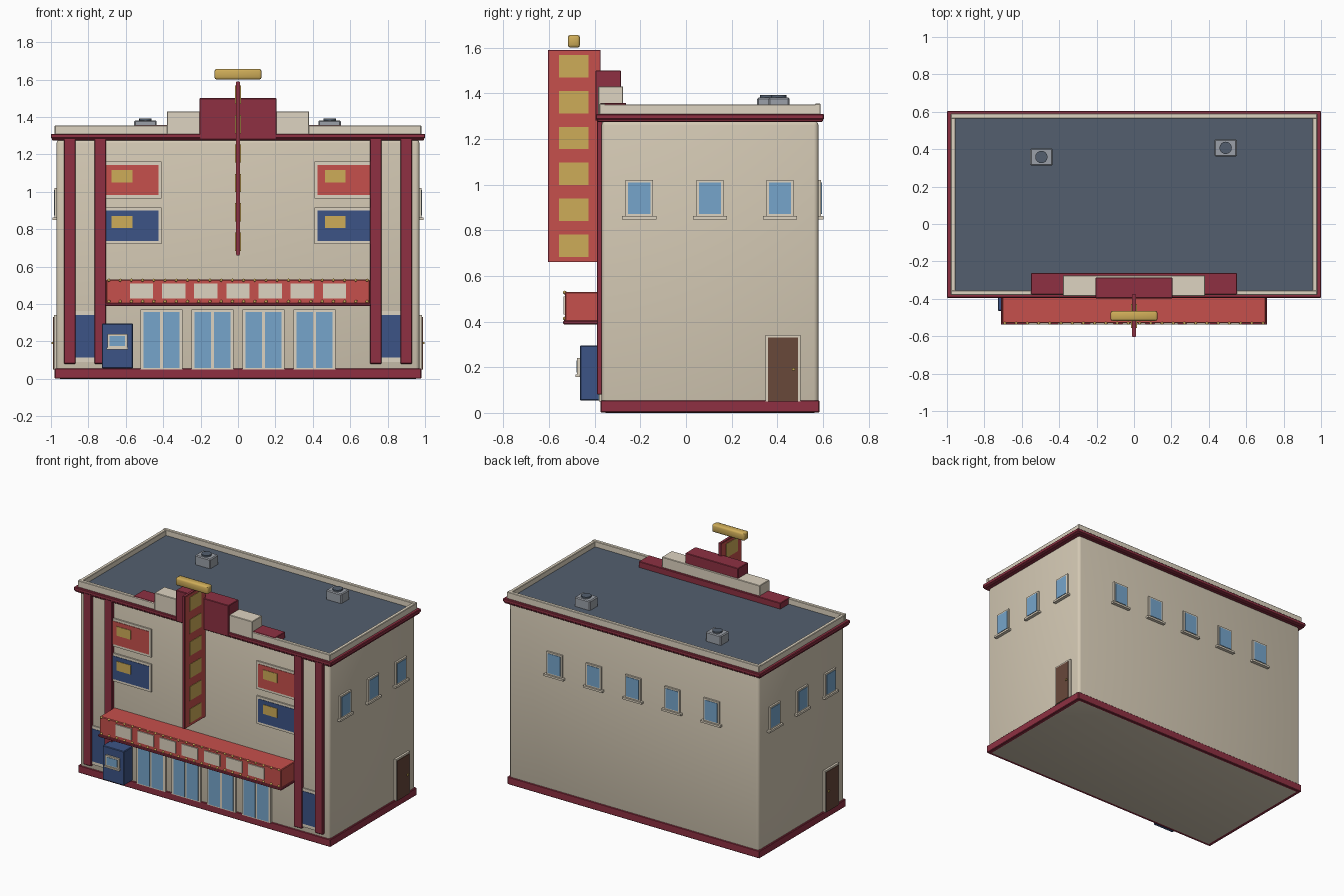
import bpy, bmesh
from mathutils import Matrix, Vector

if "Cube" in bpy.data.objects:
    bpy.data.objects.remove(bpy.data.objects["Cube"])


def srgb(r, g, b):
    f = lambda c: c / 12.92 if c <= 0.04045 else ((c + 0.055) / 1.055) ** 2.4
    return (f(r / 255), f(g / 255), f(b / 255), 1)


COLOURS = {
    "cream_wall": srgb(212, 201, 180), "pale_trim": srgb(222, 212, 193),
    "maroon": srgb(142, 48, 66), "coral_red": srgb(198, 80, 76),
    "gold": srgb(206, 172, 88), "navy": srgb(60, 84, 134),
    "window_blue": srgb(118, 165, 203), "door_brown": srgb(104, 72, 58),
    "roof_slate": srgb(83, 95, 110), "vent_grey": srgb(155, 160, 168),
}
MATS = {}
for key, col in COLOURS.items():
    MATS[key] = bpy.data.materials.new(key)
    MATS[key].diffuse_color = col


def finish(name, bm, mat):
    mesh = bpy.data.meshes.new(name)
    bm.to_mesh(mesh)
    bm.free()
    mesh.materials.append(MATS[mat])
    ob = bpy.data.objects.new(name, mesh)
    bpy.context.collection.objects.link(ob)
    return ob


def add_box(bm, x0, x1, y0, y1, z0, z1):
    m = Matrix.Translation(((x0 + x1) / 2, (y0 + y1) / 2, (z0 + z1) / 2))
    bmesh.ops.create_cube(bm, size=1, matrix=m @ Matrix.Diagonal((x1 - x0, y1 - y0, z1 - z0, 1)))


def boxes(name, mat, dims, bevel=0, segs=1):
    """One object made of several boxes (x0, x1, y0, y1, z0, z1)."""
    bm = bmesh.new()
    for d in dims:
        add_box(bm, *d)
    if bevel:
        bmesh.ops.bevel(bm, geom=bm.edges[:], offset=bevel, segments=segs, profile=0.5, affect='EDGES')
    return finish(name, bm, mat)


def wall_set(name, mat, places, u0, u1, d0, d1, z0, z1):
    """Boxes in wall coordinates; each place is (wall, offset along the wall)."""
    out = []
    for wall, c in places:
        a, b = c + u0, c + u1
        if wall == "right":
            out.append((0.97 + d0, 0.97 + d1, a, b, z0, z1))
        elif wall == "left":
            out.append((-0.97 - d1, -0.97 - d0, a, b, z0, z1))
        elif wall == "back":
            out.append((a, b, 0.58 + d0, 0.58 + d1, z0, z1))
        else:
            out.append((a, b, -0.37 - d1, -0.37 - d0, z0, z1))
    return boxes(name, mat, out)


# Main building
boxes("building_body", "cream_wall", [(-0.97, 0.97, -0.37, 0.58, 0, 1.28)], 0.02, 3)
boxes("base_plinth", "maroon", [(-0.98, 0.98, -0.375, 0.585, 0.001, 0.055)], 0.004)
boxes("cornice", "maroon", [(-0.995, 0.995, -0.39, 0.6, 1.275, 1.302),
                            (-1, 1, -0.395, 0.605, 1.285, 1.31)], 0.004)
boxes("roof_deck", "roof_slate", [(-0.96, 0.96, -0.36, 0.57, 1.30, 1.316)])
boxes("parapet", "pale_trim", [(-0.98, 0.98, -0.38, -0.355, 1.305, 1.355),
                               (-0.98, 0.98, 0.565, 0.59, 1.305, 1.355),
                               (-0.98, -0.955, -0.36, 0.57, 1.305, 1.352),
                               (0.955, 0.98, -0.36, 0.57, 1.305, 1.352)], 0.003)

# Stepped crown above the front
boxes("crown_low", "maroon", [(-0.55, 0.55, -0.376, -0.262, 1.31, 1.358)], 0.003)
boxes("crown_middle", "pale_trim", [(-0.38, 0.38, -0.385, -0.275, 1.30, 1.43)], 0.003)
boxes("crown_top", "maroon", [(-0.205, 0.205, -0.397, -0.285, 1.28, 1.50)], 0.003)

# Front pilasters
boxes("pilasters", "maroon", [(s * c - 0.031, s * c + 0.031, -0.39, -0.365, 0.08, 1.285)
                              for s in (-1, 1) for c in (0.737, 0.9)], 0.003)

# Side and back windows
wins = [(w, c) for w in ("right", "left") for c in (-0.205, 0.105, 0.412)]
wins += [("back", c) for c in (-0.61, -0.305, 0, 0.305, 0.61)]
wall_set("window_frames", "pale_trim", wins, -0.06, 0.06, -0.01, 0.012, 0.862, 1.02)
wall_set("window_glass", "window_blue", wins, -0.049, 0.049, -0.01, 0.015, 0.872, 1.009)
wall_set("window_sills", "pale_trim", wins, -0.075, 0.075, -0.01, 0.023, 0.848, 0.862)

# Side doors, one on each side wall
exits = [("right", 0.425), ("left", -0.215)]
wall_set("exit_frames", "pale_trim", exits, -0.077, 0.077, -0.01, 0.015, 0.05, 0.342)
wall_set("exit_doors", "door_brown", exits, -0.065, 0.065, -0.01, 0.019, 0.05, 0.33)
wall_set("exit_handles", "gold", exits, 0.04, 0.052, 0.01, 0.027, 0.185, 0.197)

# Entrance double doors
entries = [("front", c) for c in (-0.41, -0.137, 0.137, 0.41)]
wall_set("entrance_frames", "pale_trim", entries, -0.112, 0.112, -0.01, 0.012, 0.05, 0.37)
for side, u in (("left", -0.096), ("right", 0.008)):
    wall_set("entrance_glass_" + side, "window_blue", entries, u, u + 0.088, 0, 0.016, 0.057, 0.356)

# Large posters on the upper front
for tone, z in (("coral_red", 0.965), ("navy", 0.72)):
    spots = [("front", -0.57), ("front", 0.57)]
    wall_set("poster_frames_" + tone, "pale_trim", spots, -0.16, 0.16, -0.01, 0.01, z, z + 0.196)
    wall_set("poster_sheets_" + tone, tone, spots, -0.145, 0.145, 0, 0.013, z + 0.017, z + 0.179)
    wall_set("poster_panels_" + tone, "gold", spots, -0.106, 0.005, 0, 0.016, z + 0.085, z + 0.15)

# Low panels between the pilasters
low = [("front", -0.82), ("front", 0.82)]
wall_set("low_panel_frames", "pale_trim", low, -0.1, 0.1, -0.01, 0.008, 0.09, 0.362)
wall_set("low_panels", "navy", low, -0.085, 0.085, 0, 0.011, 0.113, 0.342)

# Marquee canopy with sign plates and bulbs
boxes("marquee", "coral_red", [(-0.705, 0.705, -0.53, -0.365, 0.4, 0.53)], 0.004)
boxes("marquee_underside", "maroon", [(-0.712, 0.712, -0.538, -0.365, 0.388, 0.404)], 0.003)
boxes("marquee_plates", "pale_trim", [(i * 0.172 - 0.062, i * 0.172 + 0.062, -0.537, -0.525, 0.43, 0.51)
                                      for i in range(-3, 4)])
bm = bmesh.new()
for i in range(24):
    for z in (0.413, 0.527):
        bmesh.ops.create_icosphere(bm, subdivisions=1, radius=0.009,
                                   matrix=Matrix.Translation((-0.69 + 0.06 * i, -0.531, z)))
finish("marquee_bulbs", bm, "gold")

# Vertical blade sign
boxes("blade_edge", "maroon", [(-0.009, 0.009, -0.605, -0.375, 0.66, 1.59)])
boxes("blade_faces", "coral_red", [(-0.012, 0.012, -0.601, -0.379, 0.664, 1.586)])
boxes("blade_panels", "gold", [(-0.015, 0.015, -0.557, -0.428, z - 0.049, z + 0.049)
                               for z in (0.733, 0.89, 1.047, 1.204, 1.361, 1.518)])
boxes("blade_cap", "gold", [(-0.126, 0.126, -0.518, -0.464, 1.6, 1.656)], 0.012, 2)

# Ticket booth
boxes("ticket_booth", "navy", [(-0.728, -0.562, -0.465, -0.365, 0.055, 0.295)], 0.004)
boxes("booth_window_frame", "pale_trim", [(-0.698, -0.592, -0.477, -0.46, 0.168, 0.24),
                                          (-0.703, -0.587, -0.485, -0.46, 0.157, 0.168)])
boxes("booth_glass", "window_blue", [(-0.686, -0.604, -0.48, -0.46, 0.176, 0.23)])

# Roof vents with round fans
vents = [(-0.495, 0.358), (0.49, 0.407)]
boxes("vent_boxes", "vent_grey", [(x - 0.06, x + 0.06, y - 0.046, y + 0.046, 1.31, 1.382)
                                  for x, y in vents], 0.006)
bm = bmesh.new()
for x, y in vents:
    bmesh.ops.create_cone(bm, cap_ends=True, segments=16, radius1=0.033, radius2=0.033, depth=0.02,
                          matrix=Matrix.Translation(Vector((x, y, 1.382))))
finish("vent_fans", bm, "roof_slate")

# Soft shading on the rounded edges
for name in ("building_body", "blade_cap", "marquee_bulbs", "vent_fans"):
    ob = bpy.data.objects[name]
    bpy.ops.object.select_all(action='DESELECT')
    ob.select_set(True)
    bpy.context.view_layer.objects.active = ob
    bpy.ops.object.shade_smooth_by_angle(angle=0.8)

for m in bpy.data.materials:
    if m.users and not m.is_grease_pencil:
        m.use_nodes = True
        m.node_tree.nodes["Principled BSDF"].inputs["Base Color"].default_value = m.diffuse_color
